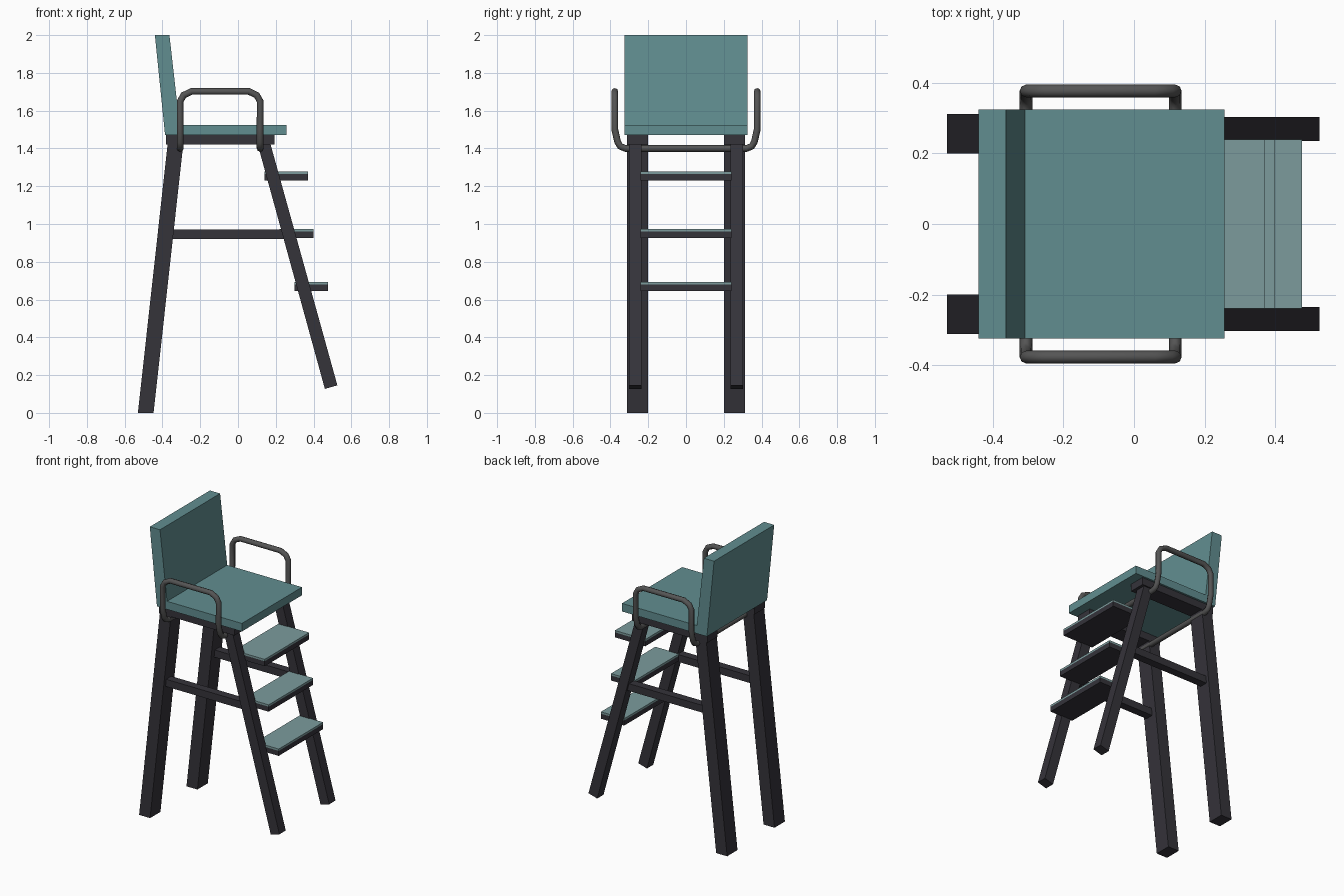
import bpy, bmesh

if "Cube" in bpy.data.objects:
    bpy.data.objects.remove(bpy.data.objects["Cube"])


def material(name, rgb):
    m = bpy.data.materials.new(name)
    m.diffuse_color = (*rgb, 1)
    m.use_nodes = True
    m.node_tree.nodes["Principled BSDF"].inputs["Base Color"].default_value = m.diffuse_color
    return m


DARK = material("dark_frame", (0.035, 0.033, 0.042))
TEAL = material("teal", (0.12, 0.27, 0.28))
PALE = material("pale_teal", (0.20, 0.33, 0.335))
METAL = material("grey_metal", (0.09, 0.09, 0.09))


def prism(name, profile, y0, y1, mat, mirror=False):
    """Extrude an (x, z) outline from y0 to y1, optionally mirrored across y = 0."""
    bm = bmesh.new()
    face = bm.faces.new([bm.verts.new((x, y0, z)) for x, z in profile])
    ext = bmesh.ops.extrude_face_region(bm, geom=[face])
    verts = [v for v in ext["geom"] if isinstance(v, bmesh.types.BMVert)]
    bmesh.ops.translate(bm, verts=verts, vec=(0, y1 - y0, 0))
    bmesh.ops.recalc_face_normals(bm, faces=bm.faces)
    me = bpy.data.meshes.new(name)
    bm.to_mesh(me)
    bm.free()
    me.materials.append(mat)
    ob = bpy.data.objects.new(name, me)
    bpy.context.collection.objects.link(ob)
    if mirror:
        mod = ob.modifiers.new("mirror", "MIRROR")
        mod.use_axis = (False, True, False)
    return ob


def rect(x0, x1, z0, z1):
    return [(x0, z0), (x1, z0), (x1, z1), (x0, z1)]


def tube(name, points, radius, mat):
    cu = bpy.data.curves.new(name, "CURVE")
    cu.dimensions = "3D"
    cu.bevel_depth = radius
    cu.bevel_resolution = 2
    sp = cu.splines.new("POLY")
    sp.points.add(len(points) - 1)
    for p, co in zip(sp.points, points):
        p.co = (*co, 1)
    sp.use_cyclic_u = True
    cu.materials.append(mat)
    ob = bpy.data.objects.new(name, cu)
    bpy.context.collection.objects.link(ob)


# Legs: thick rear pair, slimmer raked front pair with square-cut feet
prism("back_legs", [(-0.53, 0), (-0.447, 0), (-0.29, 1.42), (-0.373, 1.42)],
      0.2, 0.312, DARK, True)
prism("front_legs", [(0.46, 0.127), (0.526, 0.146), (0.17, 1.43), (0.102, 1.43)],
      0.235, 0.303, DARK, True)

# Side rails
prism("top_rails", rect(-0.38, 0.192, 1.42, 1.47), 0.2, 0.312, DARK, True)
prism("middle_rails", [(-0.345, 0.92), (0.28, 0.92), (0.266, 0.97), (-0.34, 0.97)],
      0.235, 0.29, DARK, True)

# Seat and leaning backrest
prism("seat", rect(-0.375, 0.257, 1.47, 1.525), -0.325, 0.325, TEAL)
prism("backrest", [(-0.386, 1.47), (-0.303, 1.47), (-0.363, 2), (-0.44, 2)],
      -0.325, 0.325, TEAL)

# Steps: dark board with a thin pale tread
for i, (x0, x1, z) in enumerate([(0.30, 0.476, 0.645), (0.22, 0.4, 0.927),
                                 (0.14, 0.37, 1.23)], 1):
    prism(f"step_board_{i}", rect(x0, x1, z, z + 0.034), -0.24, 0.24, DARK)
    prism(f"step_tread_{i}", rect(x0, x1, z + 0.034, z + 0.047), -0.24, 0.24, PALE)

# Armrests: one closed tube running under the seat and up both sides
xb, xf = -0.306, 0.117
foot = [(0.32, 1.4), (0.348, 1.411), (0.362, 1.435), (0.377, 1.5)]
arch = [(xb, 1.65), (xb + 0.018, 1.682), (xb + 0.06, 1.702),
        (xf - 0.06, 1.702), (xf - 0.018, 1.682), (xf, 1.65)]
side = ([(xb, y, z) for y, z in foot] + [(x, 0.377, z) for x, z in arch]
        + [(xf, y, z) for y, z in reversed(foot)])
tube("armrest_tube", side + [(x, -y, z) for x, y, z in reversed(side)], 0.018, METAL)
